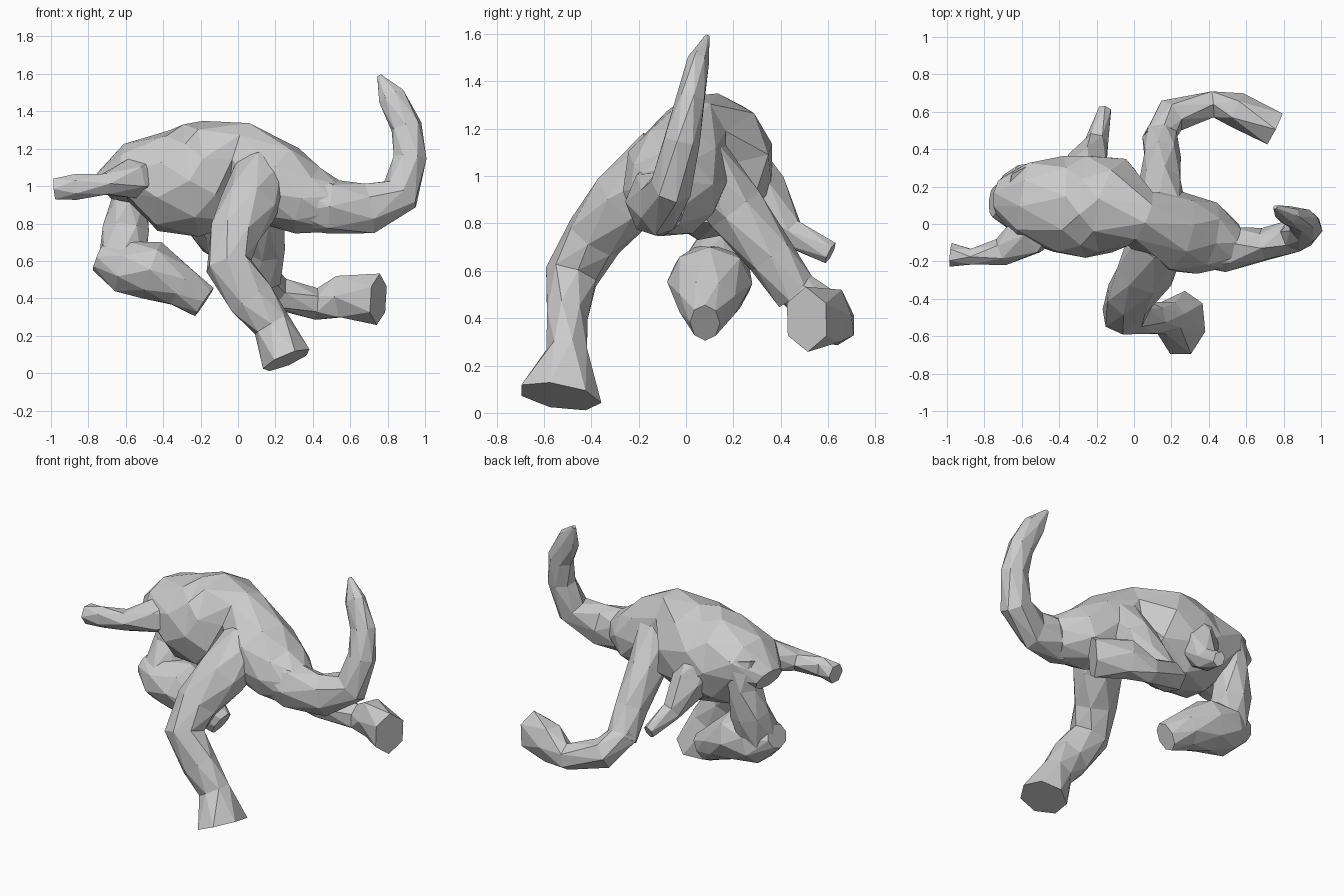
import bpy, bmesh, math
from mathutils import Vector


def limb(name, stations, ref=(0, 1, 0), sides=7):
    """Faceted tube through (x, y, z, half width along ref, half depth)."""
    bm = bmesh.new()
    pts = [Vector(s[:3]) for s in stations]
    rings = []
    for i, s in enumerate(stations):
        before = pts[max(i - 1, 0)]
        after = pts[min(i + 1, len(pts) - 1)]
        t = (after - before).normalized()
        side = Vector(ref)
        side = (side - t * side.dot(t)).normalized()
        up = side.cross(t)
        ring = []
        for k in range(sides):
            a = 2 * math.pi * (k + 0.5 * (i % 2)) / sides
            ring.append(bm.verts.new(pts[i] + side * (s[3] * 1.06 * math.cos(a))
                                     + up * (s[4] * 1.06 * math.sin(a))))
        rings.append(ring)
    # Alternate rings are turned half a step, giving triangular facets
    for i in range(len(rings) - 1):
        a, b = rings[i], rings[i + 1]
        for k in range(sides):
            n = (k + 1) % sides
            if i % 2 == 0:
                bm.faces.new((a[k], a[n], b[k]))
                bm.faces.new((a[n], b[n], b[k]))
            else:
                bm.faces.new((a[k], b[n], b[k]))
                bm.faces.new((a[k], a[n], b[n]))
    bm.faces.new(rings[0])
    bm.faces.new(rings[-1])
    bmesh.ops.recalc_face_normals(bm, faces=bm.faces)
    mesh = bpy.data.meshes.new(name)
    bm.to_mesh(mesh)
    bm.free()
    obj = bpy.data.objects.new(name, mesh)
    bpy.context.collection.objects.link(obj)
    return obj


# Arched torso: deep chest, narrow waist, hips
body = limb("body", [
    (-.71, .15, 1.00, .10, .08),
    (-.59, .13, 1.07, .20, .15),
    (-.40, .10, 1.03, .25, .26),
    (-.25, .10, 1.03, .265, .29),
    (-.10, .09, 1.07, .25, .28),
    (.03, .03, 1.13, .15, .20),
    (.20, -.04, 1.01, .21, .22),
    (.38, -.07, .92, .19, .18),
    (.52, -.12, .89, .12, .13)], sides=9)

parts = []

# Tail sweeping back and curling up to a point
parts.append(limb("tail", [
    (.34, -.08, .92, .15, .15),
    (.50, -.13, .89, .12, .14),
    (.70, -.11, .88, .085, .13),
    (.87, -.06, .96, .085, .105),
    (.92, -.02, 1.15, .075, .085),
    (.90, .02, 1.32, .06, .08),
    (.82, .05, 1.48, .045, .07),
    (.755, .09, 1.59, .01, .012)]))

# Neck hanging down and head tucked under the chest
parts.append(limb("neck", [
    (-.55, .17, 1.10, .15, .13),
    (-.58, .21, .93, .11, .09),
    (-.60, .19, .77, .11, .12),
    (-.62, .12, .60, .13, .12)]))
parts.append(limb("head", [
    (-.75, .12, .62, .08, .07),
    (-.62, .11, .57, .16, .14),
    (-.46, .10, .55, .17, .15),
    (-.30, .09, .46, .12, .11),
    (-.18, .08, .38, .06, .085)], sides=8))

# Front legs: one stretched forward, one folded outward
parts.append(limb("right_front_leg", [
    (-.42, .06, 1.06, .10, .12),
    (-.57, -.06, 1.04, .12, .10),
    (-.71, -.15, 1.01, .07, .06),
    (-.87, -.175, .995, .045, .065),
    (-.98, -.165, .985, .06, .06)], sides=6))
parts.append(limb("left_front_leg", [
    (-.30, .20, 1.08, .13, .13),
    (-.25, .31, .92, .11, .12),
    (-.20, .44, .76, .06, .065),
    (-.155, .61, .675, .035, .045)], ref=(1, 0, 0), sides=6))

# Hind legs, ending in broad blunt paws
parts.append(limb("right_hind_leg", [
    (.13, -.08, 1.06, .15, .15),
    (.06, -.26, .90, .14, .15),
    (-.02, -.39, .74, .12, .13),
    (-.05, -.48, .58, .11, .12),
    (.07, -.505, .40, .085, .12),
    (.18, -.50, .26, .085, .10),
    (.26, -.535, .07, .17, .13)]))
parts.append(limb("left_hind_leg", [
    (.16, .04, 1.08, .12, .13),
    (.14, .21, .86, .11, .12),
    (.15, .36, .66, .095, .10),
    (.14, .47, .50, .09, .09)], ref=(1, 0, 0)))
parts.append(limb("left_hind_foot", [
    (.12, .44, .54, .08, .08),
    (.20, .58, .43, .09, .09),
    (.42, .64, .37, .08, .075),
    (.55, .61, .41, .12, .09),
    (.75, .51, .395, .13, .10)], ref=(0, 0, 1), sides=6))

# Weld everything into one continuous skin
for part in parts:
    weld = body.modifiers.new("weld_" + part.name, 'BOOLEAN')
    weld.operation = 'UNION'
    weld.solver = 'EXACT'
    weld.object = part
    part.hide_render = True
    part.hide_set(True)
